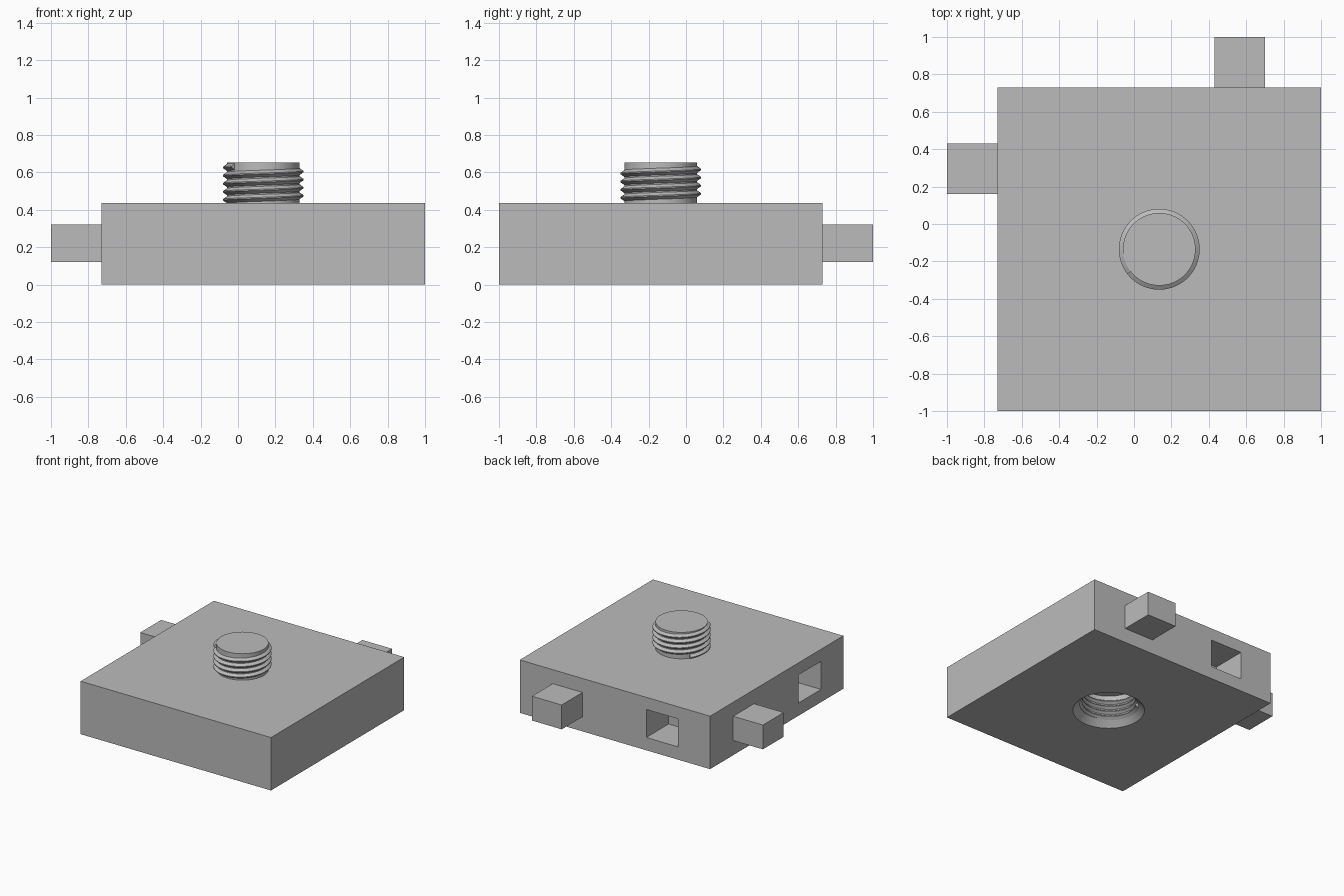
import bpy, bmesh
from math import cos, sin, pi, radians

cube = bpy.data.objects.get("Cube")
if cube:
    bpy.data.objects.remove(cube, do_unlink=True)

CX, CY = 0.135, -0.135      # centre of the square plate
HALF, THICK = 0.865, 0.435
OFFSET = 0.43               # pegs and sockets sit this far from the centre
MID = 0.22                  # peg and socket height
PITCH = 0.0432
SEG = 72

grey = bpy.data.materials.new("plain grey")
grey.use_nodes = True
COLOUR = (0.5, 0.5, 0.5, 1)
grey.diffuse_color = COLOUR
grey.node_tree.nodes["Principled BSDF"].inputs["Base Color"].default_value = COLOUR


def finish(name, bm, smooth=False):
    bmesh.ops.recalc_face_normals(bm, faces=bm.faces)
    mesh = bpy.data.meshes.new(name)
    bm.to_mesh(mesh)
    bm.free()
    mesh.materials.append(grey)
    obj = bpy.data.objects.new(name, mesh)
    bpy.context.collection.objects.link(obj)
    if smooth:
        bpy.ops.object.select_all(action='DESELECT')
        bpy.context.view_layer.objects.active = obj
        obj.select_set(True)
        bpy.ops.object.shade_smooth_by_angle(angle=radians(25))
    return obj


def box(name, lo, hi):
    bm = bmesh.new()
    bmesh.ops.create_cube(bm, size=1)
    for v in bm.verts:
        v.co = [a + (b - a) * (c + 0.5) for a, b, c in zip(lo, hi, v.co)]
    return finish(name, bm)


def lathe(name, profile):
    """Closed solid of revolution about the plate centre, from (radius, z) pairs."""
    bm = bmesh.new()
    rings = [[bm.verts.new((CX + r * cos(2 * pi * i / SEG), CY + r * sin(2 * pi * i / SEG), z))
              for i in range(SEG)] for r, z in profile]
    for a, b in zip(rings, rings[1:]):
        for i in range(SEG):
            j = (i + 1) % SEG
            bm.faces.new((a[i], a[j], b[j], b[i]))
    bm.faces.new(rings[0])
    bm.faces.new(rings[-1])
    return finish(name, bm, True)


def thread(name, root, crest, start, z, turns):
    """Right-handed helical ridge with a blunt V section."""
    bm = bmesh.new()
    section = ((root, -0.021), (crest, -0.003), (crest, 0.003), (root, 0.021))
    rings = []
    for i in range(int(turns * SEG) + 1):
        a = radians(start) + 2 * pi * i / SEG
        rise = z + PITCH * i / SEG
        rings.append([bm.verts.new((CX + r * cos(a), CY + r * sin(a), rise + dz))
                      for r, dz in section])
    for a, b in zip(rings, rings[1:]):
        for k in range(4):
            m = (k + 1) % 4
            bm.faces.new((a[k], a[m], b[m], b[k]))
    bm.faces.new(rings[0])
    bm.faces.new(rings[-1])
    return finish(name, bm, True)


def cut(target, cutter):
    mod = target.modifiers.new("cut", 'BOOLEAN')
    mod.operation, mod.solver, mod.object = 'DIFFERENCE', 'EXACT', cutter
    bpy.context.view_layer.objects.active = target
    bpy.ops.object.modifier_apply(modifier=mod.name)
    bpy.data.objects.remove(cutter, do_unlink=True)


# Square plate
left, back = CX - HALF, CY + HALF
plate = box("plate", (left, CY - HALF, 0), (CX + HALF, back, THICK))

# Sockets in the back and side faces
w, h, depth = 0.145, 0.115, 0.29
sx, sy = CX - OFFSET, CY - OFFSET
cut(plate, box("back_socket", (sx - w, back - depth, MID - h), (sx + w, back + 0.1, MID + h)))
cut(plate, box("side_socket", (left - 0.1, sy - w, MID - h), (left + depth, sy + w, MID + h)))

# Threaded hole with a flared mouth in the underside
cut(plate, lathe("hole", ((0.32, -0.05), (0.27, 0), (0.22, 0.05), (0.22, 0.25))))
thread("hole_thread", 0.225, 0.2, 143, 0.055, 4)

# Pegs that fit the sockets of a neighbour
w, h = 0.135, 0.1
px, py = CX + OFFSET, CY + OFFSET
box("back_peg", (px - w, back, MID - h), (px + w, 1, MID + h))
box("side_peg", (-1, py - w, MID - h), (left, py + w, MID + h))

# Threaded stud on top
lathe("stud", ((0.194, THICK - 0.02), (0.194, 0.652)))
thread("stud_thread", 0.19, 0.216, 143, 0.449, 4.22)
